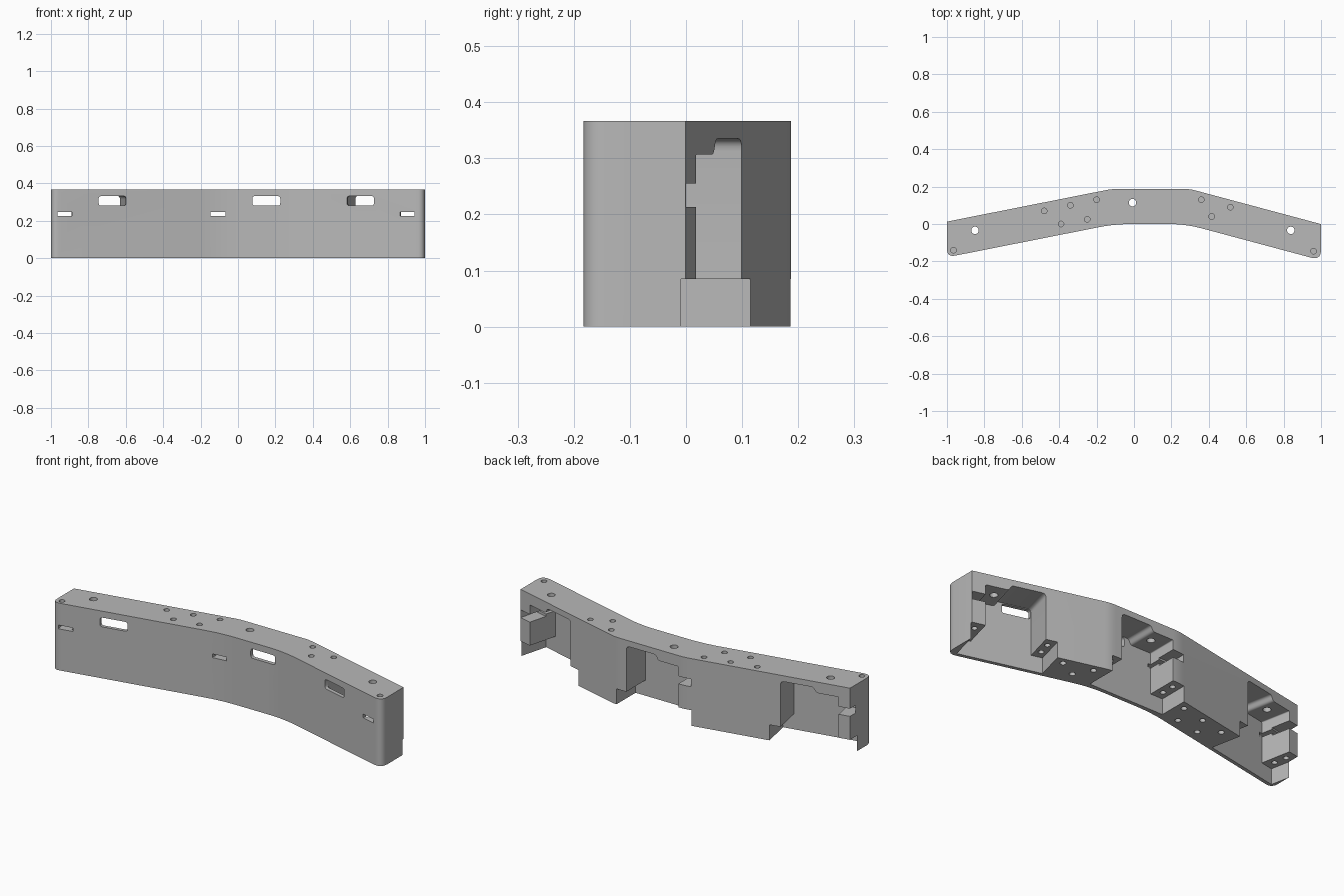
import bpy, bmesh, math
from mathutils import Matrix, Vector

if "Cube" in bpy.data.objects:
    bpy.data.objects.remove(bpy.data.objects["Cube"], do_unlink=True)

H = 0.367       # beam height
T = 0.187       # beam thickness
LEFT, RIGHT = math.radians(11.2), math.radians(15)

grey = bpy.data.materials.new("plain grey")
grey.use_nodes = True
colour = (0.48, 0.48, 0.48, 1)
grey.diffuse_color = colour
grey.node_tree.nodes["Principled BSDF"].inputs["Base Color"].default_value = colour


def rounded(corners, steps=5):
    """Outline from (x, y, tangent length) corners, each rounded by a short curve."""
    pts = []
    n = len(corners)
    for i, (x, y, r) in enumerate(corners):
        p = Vector((x, y))
        if r == 0:
            pts.append(p)
            continue
        a = p + (Vector(corners[i - 1][:2]) - p).normalized() * r
        b = p + (Vector(corners[(i + 1) % n][:2]) - p).normalized() * r
        for k in range(steps + 1):
            t = k / steps
            pts.append(a * (1 - t) ** 2 + p * 2 * t * (1 - t) + b * t * t)
    return pts


def prism(name, outline, lo, hi, axis="Z", matrix=Matrix()):
    """Extrude an outline along z, or an upright x-z outline along y."""
    bm = bmesh.new()
    place = (lambda p, d: (p.x, p.y, d)) if axis == "Z" else (lambda p, d: (p.x, d, p.y))
    face = bm.faces.new([bm.verts.new(place(p, lo)) for p in outline])
    new = bmesh.ops.extrude_face_region(bm, geom=[face])["geom"]
    shift = Vector(place(Vector((0, 0)), hi - lo))
    bmesh.ops.translate(bm, vec=shift, verts=[v for v in new if isinstance(v, bmesh.types.BMVert)])
    bm.transform(matrix)
    bmesh.ops.recalc_face_normals(bm, faces=bm.faces)
    mesh = bpy.data.meshes.new(name)
    bm.to_mesh(mesh)
    bm.free()
    obj = bpy.data.objects.new(name, mesh)
    bpy.context.collection.objects.link(obj)
    return obj


cutters = []


def cut(*args, **kw):
    obj = prism("cutter", *args, **kw)
    obj.hide_render = True
    cutters.append(obj)


def box(x0, x1, z0, z1, r=0):
    return rounded([(x0, z0, r), (x1, z0, r), (x1, z1, r), (x0, z1, r)])


def hole(x, y, radius, z0, z1, matrix=Matrix()):
    ring = [Vector((x + radius * math.cos(a), y + radius * math.sin(a)))
            for a in (k * math.tau / 20 for k in range(20))]
    cut(ring, z0, z1, matrix=matrix)


# Bent beam: flat centre with two swept-back arms
tl, tr = math.tan(LEFT), math.tan(RIGHT)
xl, xr = -0.12, 0.30
fl, fr = xl + T * math.tan(LEFT / 2), xr - T * math.tan(RIGHT / 2)
body = prism("curved_beam", rounded([
    (-1, -(1 + fl) * tl, 0.045), (fl, 0, 0.09), (fr, 0, 0.09), (1, -(1 - fr) * tr, 0.055),
    (1, T - (1 - xr) * tr, 0), (xr, T, 0.03), (xl, T, 0.03), (-1, T - (1 + xl) * tl, 0)]), 0, H)
body.data.materials.append(grey)

# Pocket section: wide foot, tall chamber and stepped ceiling
pocket = rounded([
    (-0.15, -0.1, 0), (-0.15, 0.085, 0), (-0.077, 0.085, 0), (-0.077, 0.307, 0.006),
    (0.045, 0.307, 0.012), (0.06, 0.335, 0.012), (0.238, 0.335, 0.022),
    (0.238, 0.085, 0), (0.298, 0.085, 0), (0.298, -0.1, 0)])
FLOOR, OUT = -0.093, 0.16

for x, y, turn, side in [(-0.85, -0.034, LEFT, 1), (-0.008, 0.114, 0, 1), (0.838, -0.034, -RIGHT, -1)]:
    m = Matrix.Translation((x, y, 0)) @ Matrix.Rotation(turn, 4, "Z") @ Matrix.Diagonal((side, 1, 1, 1))
    cut(pocket, FLOOR, OUT, axis="Y", matrix=m)
    # Front window, side slot and its narrow front opening
    cut(box(0.085, 0.234, 0.281, 0.332, 0.014), -0.2, 0, axis="Y", matrix=m)
    cut(box(-0.147, -0.03, 0.213, 0.255), -0.03, OUT, axis="Y", matrix=m)
    cut(box(-0.14, -0.06, 0.226, 0.246), -0.2, 0, axis="Y", matrix=m)
    # Ceiling hole and screw holes in the foot ledges
    hole(0, 0, 0.02, 0.28, 0.5, m)
    for sx in (-0.113, 0.268):
        for sy in (-0.045, 0.025):
            hole(sx, sy, 0.014, 0.06, 0.14, m)

# Screw holes in the top, repeated underneath between the pockets
for x, y in [(-0.48, 0.07), (-0.39, 0), (-0.34, 0.1), (-0.25, 0.025), (-0.2, 0.13),
             (0.36, 0.13), (0.415, 0.04), (0.515, 0.09)]:
    hole(x, y, 0.015, H - 0.1, 0.5)
    hole(x, y, 0.015, -0.1, 0.1)
for x, y in [(-0.965, -0.14), (0.96, -0.145)]:
    hole(x, y, 0.015, H - 0.08, 0.5)

# Carve everything out and discard the cutters
for c in cutters:
    mod = body.modifiers.new("carve", "BOOLEAN")
    mod.operation = "DIFFERENCE"
    mod.solver = "EXACT"
    mod.object = c
depsgraph = bpy.context.evaluated_depsgraph_get()
carved = bpy.data.meshes.new_from_object(body.evaluated_get(depsgraph))
body.modifiers.clear()
body.data = carved
for c in cutters:
    bpy.data.objects.remove(c, do_unlink=True)

for o in bpy.context.selected_objects:
    o.select_set(False)
bpy.context.view_layer.objects.active = body
body.select_set(True)
bpy.ops.object.shade_smooth_by_angle(angle=math.radians(30))
